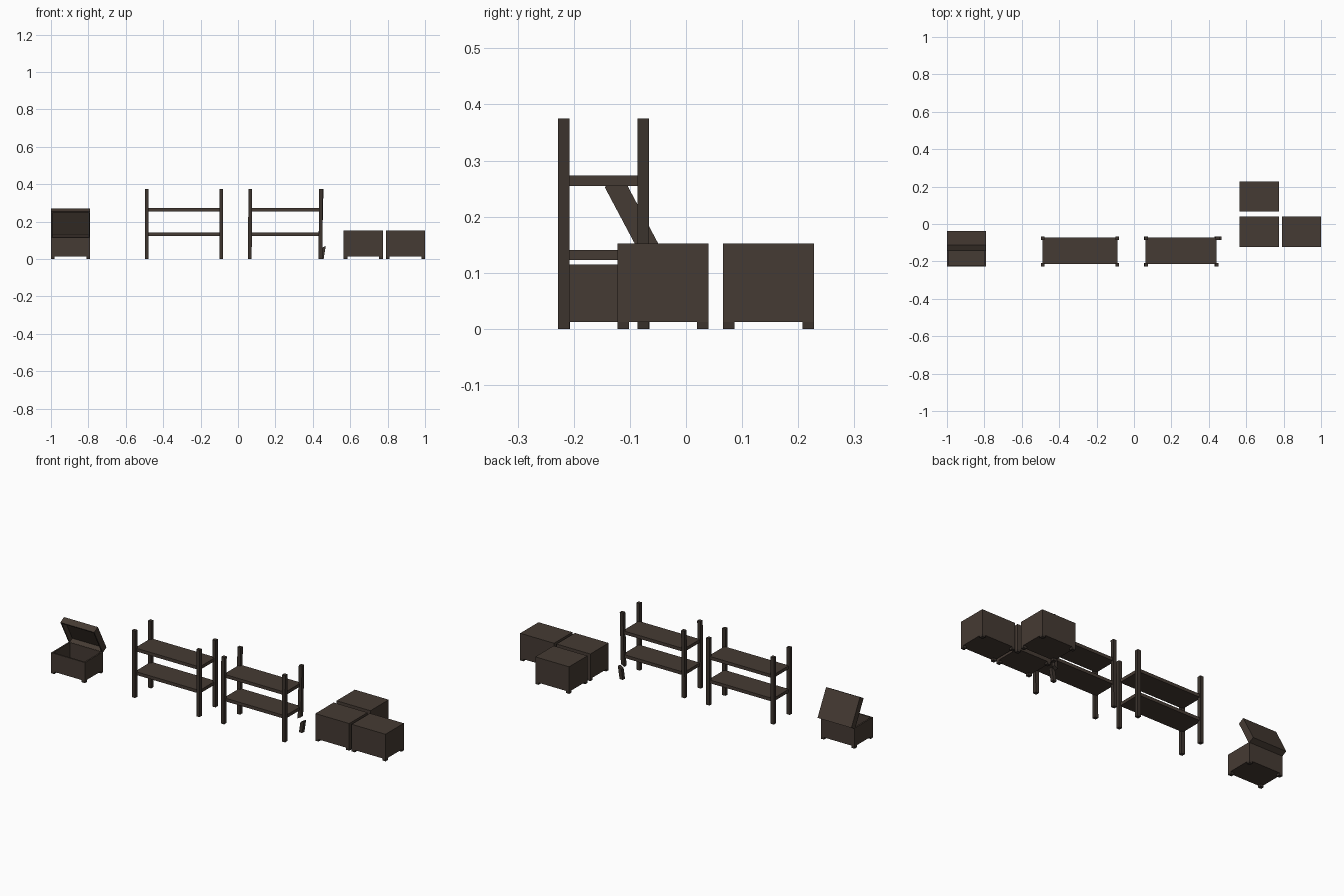
import bpy, bmesh
from math import radians
from mathutils import Matrix, Vector

if "Cube" in bpy.data.objects:
    bpy.data.objects.remove(bpy.data.objects["Cube"])


def material(name, rgb):
    m = bpy.data.materials.new(name)
    m.diffuse_color = (*rgb, 1)
    m.use_nodes = True
    m.node_tree.nodes["Principled BSDF"].inputs["Base Color"].default_value = m.diffuse_color
    return m


WOOD = material("dark_wood", (0.060, 0.043, 0.033))
POST = material("post_wood", (0.045, 0.034, 0.027))


def add_box(bm, lo, hi, matrix=Matrix()):
    lo, hi = Vector(lo), Vector(hi)
    size = hi - lo
    m = matrix @ Matrix.Translation((lo + hi) / 2) @ Matrix.Diagonal((*size, 1))
    return bmesh.ops.create_cube(bm, size=1, matrix=m)["verts"]


def finish(bm, name, mat, location=(0, 0, 0), tilt=(0, 0, 0)):
    me = bpy.data.meshes.new(name)
    bm.to_mesh(me)
    bm.free()
    me.materials.append(mat)
    ob = bpy.data.objects.new(name, me)
    ob.location, ob.rotation_euler = location, tilt
    bpy.context.collection.objects.link(ob)
    return ob


def tray(name, w, d, z0, z1, wall, location, tilt=(0, 0, 0), open_up=True):
    """Hollow box made by insetting one face and pushing it in; origin at back edge."""
    bm = bmesh.new()
    add_box(bm, (-w / 2, -d, z0), (w / 2, 0, z1))
    bm.normal_update()
    sign = 1 if open_up else -1
    face = next(f for f in bm.faces if f.normal.z * sign > 0.9)
    bmesh.ops.inset_region(bm, faces=[face], thickness=wall)
    rim = bmesh.ops.extrude_discrete_faces(bm, faces=[face])["faces"][0]
    depth = (z1 - z0) - wall
    bmesh.ops.translate(bm, verts=rim.verts, vec=(0, 0, -sign * depth))
    return finish(bm, name, WOOD, location, tilt)


W, D, RIM = 0.21, 0.162, 0.115


def chest(name, x, back, opened=0):
    # hollow body
    tray(name + "_body", W, D, 0.012, RIM, 0.012, (x, back, 0))
    # corner feet
    bm = bmesh.new()
    for sx in (-1, 1):
        for y in (-D, -0.02):
            a, b = sorted((sx * W / 2, sx * (W / 2 - 0.02)))
            add_box(bm, (a, y, 0), (b, y + 0.02, 0.0125))
    finish(bm, name + "_feet", POST, (x, back, 0))
    # hinged lid
    hinge = (x, back - 0.004, RIM - 0.005) if opened else (x, back, RIM)
    tray(name + "_lid", W, D, 0, 0.037, 0.010, hinge, (-opened, 0, 0), open_up=False)


chest("open_chest", -0.895, -0.065, radians(62))
chest("closed_chest_front", 0.67, 0.04)
chest("closed_chest_side", 0.895, 0.04)
chest("closed_chest_back", 0.67, 0.228)

FRONT, BACK, P = -0.218, -0.076, 0.02


def post(name, x, y, z0=0.0, z1=0.375, lean=0.0, ragged=None):
    """Square post; lean shifts its top in x, ragged slopes the broken end."""
    bm = bmesh.new()
    verts = add_box(bm, (-P / 2, -P / 2, z0), (P / 2, P / 2, z1))
    for v in verts:
        if ragged == "bottom" and v.co.z < z0 + 0.001 and v.co.x > 0:
            v.co.z += 0.012
        if ragged == "top" and v.co.z > z1 - 0.001 and v.co.x < 0:
            v.co.z -= 0.012
        v.co.x += lean * (v.co.z - z0) / (z1 - z0)
    return finish(bm, name, POST, (x, y, 0))


def boards(name, x0, x1):
    for label, z in (("lower", 0.123), ("upper", 0.255)):
        bm = bmesh.new()
        add_box(bm, (x0, FRONT + 0.005, z), (x1, BACK + 0.004, z + 0.018))
        finish(bm, f"{name}_{label}_board", WOOD)


# intact shelf
boards("intact_shelf", -0.489, -0.089)
for side, x in (("left", -0.488), ("right", -0.089)):
    for end, y in (("front", FRONT), ("back", BACK)):
        post(f"intact_shelf_{end}_{side}_post", x, y)

# broken shelf: one back post has snapped near its base
boards("broken_shelf", 0.062, 0.442)
post("broken_shelf_front_left_post", 0.063, FRONT, lean=0.003)
post("broken_shelf_back_left_post", 0.063, BACK, lean=0.003)
post("broken_shelf_front_right_post", 0.441, FRONT, lean=0.002)
post("broken_shelf_snapped_post", 0.440, BACK, z0=0.075, lean=0.007, ragged="bottom")
post("broken_post_stub", 0.448, BACK, z1=0.070, lean=0.011, ragged="top")
